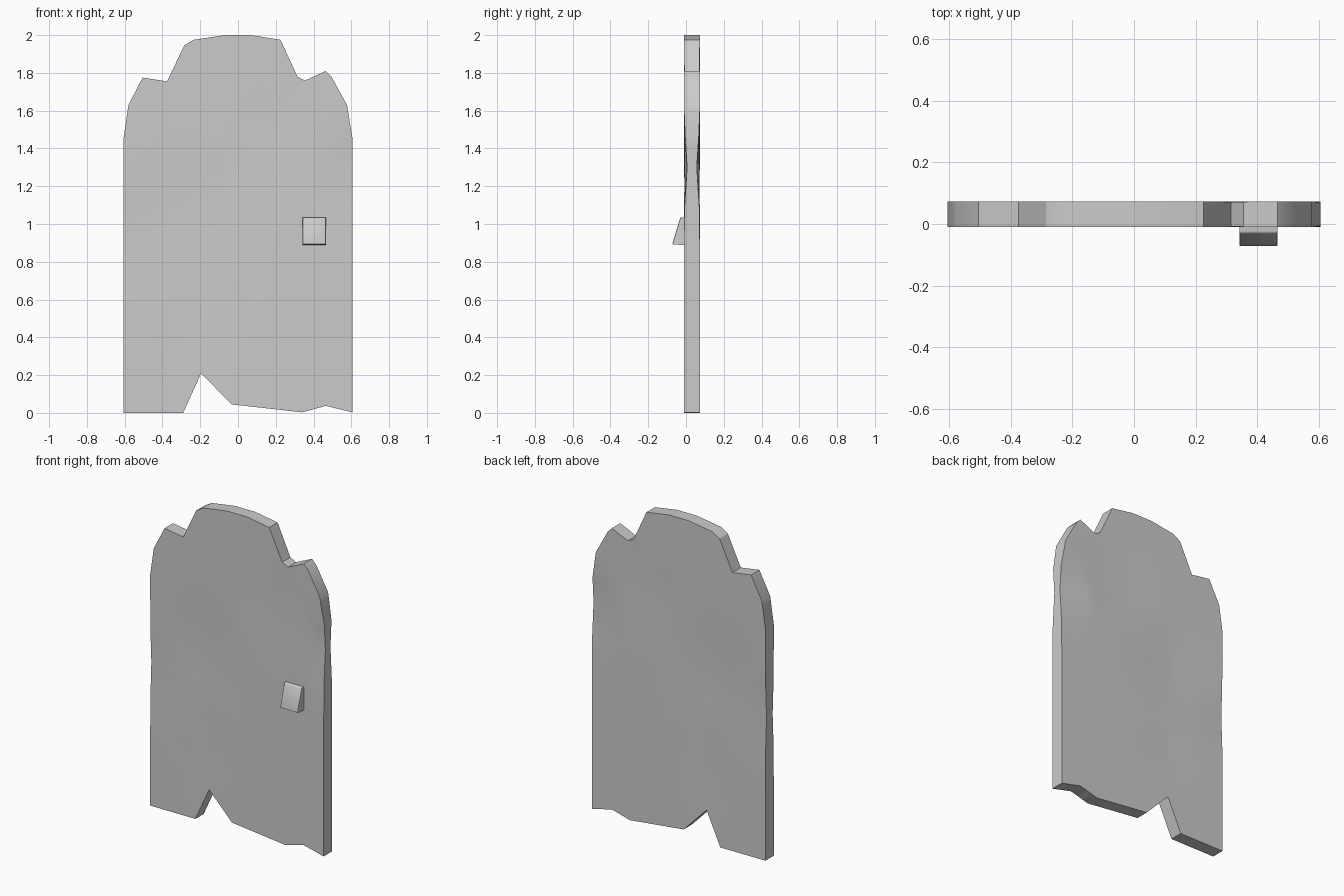
import bpy, bmesh, math
from mathutils import Vector

cube = bpy.data.objects.get("Cube")
if cube:
    bpy.data.objects.remove(cube, do_unlink=True)

stone = bpy.data.materials.new("plain_grey")
stone.use_nodes = True
stone.diffuse_color = (0.6, 0.6, 0.6, 1)
stone.node_tree.nodes["Principled BSDF"].inputs["Base Color"].default_value = (0.6, 0.6, 0.6, 1)

FRONT, BACK = -0.01, 0.073


def finish(bm, name, angle):
    bmesh.ops.recalc_face_normals(bm, faces=bm.faces)
    mesh = bpy.data.meshes.new(name)
    bm.to_mesh(mesh)
    bm.free()
    mesh.materials.append(stone)
    obj = bpy.data.objects.new(name, mesh)
    bpy.context.collection.objects.link(obj)
    bpy.ops.object.select_all(action="DESELECT")
    obj.select_set(True)
    bpy.context.view_layer.objects.active = obj
    bpy.ops.object.shade_smooth_by_angle(angle=math.radians(angle))
    return obj


def extrude(bm, faces, offset):
    geom = bmesh.ops.extrude_face_region(bm, geom=faces)["geom"]
    verts = [g for g in geom if isinstance(g, bmesh.types.BMVert)]
    bmesh.ops.translate(bm, verts=verts, vec=offset)


# Worn slab: broken outline, cut into a loose grid and thickened
outline = [(-.605, 0), (-.29, 0), (-.195, .21), (-.035, .045), (.34, .003), (.465, .037),
           (.605, .003), (.605, 1.46), (.577, 1.63), (.495, 1.78), (.465, 1.81), (.355, 1.76),
           (.315, 1.78), (.225, 1.975), (.07, 2), (-.07, 2), (-.235, 1.975), (-.285, 1.945),
           (-.375, 1.755), (-.505, 1.775), (-.58, 1.63), (-.605, 1.46)]
bm = bmesh.new()
bm.faces.new([bm.verts.new((x, FRONT, z)) for x, z in outline])
bmesh.ops.triangulate(bm, faces=bm.faces)
cuts = [(Vector((x, 0, 0)), Vector((1, 0, 0))) for x in (-.4, -.2, 0, .2, .4)]
cuts += [(Vector((0, 0, z)), Vector((0, 0, 1))) for z in (.3, .5, .7, .9, 1.08, 1.3, 1.44, 1.6)]
for point, normal in cuts:
    bmesh.ops.bisect_plane(bm, geom=bm.verts[:] + bm.edges[:] + bm.faces[:],
                           plane_co=point, plane_no=normal)
bmesh.ops.dissolve_limit(bm, angle_limit=0.001, verts=[],
                         edges=[e for e in bm.edges if not e.is_boundary and
                                min(abs(e.verts[0].co.x - e.verts[1].co.x),
                                    abs(e.verts[0].co.z - e.verts[1].co.z)) > 0.001])
extrude(bm, bm.faces[:], (0, BACK - FRONT, 0))

# Shallow dents worn into both faces: centre x, centre z, radius, depth
dents = [(.605, 1.3, .25, .016), (-.605, .9, .25, .011), (-.25, 1.08, .4, .012), (.2, 1.5, .35, .008),
         (-.2, .5, .25, .006)]
for v in bm.verts:
    depth = max(d * max(0, 1 - math.hypot(v.co.x - x, v.co.z - z) / r) for x, z, r, d in dents)
    v.co.y += depth if v.co.y < 0 else -depth
bmesh.ops.triangulate(bm, faces=bm.faces)
finish(bm, "door_slab", 30)

# Wedge handle, sloping outward towards its lower edge
bm = bmesh.new()
profile = [(FRONT + .02, 1.035), (-.03, 1.035), (-.073, .893), (FRONT + .02, .886)]
face = bm.faces.new([bm.verts.new((.342, y, z)) for y, z in profile])
extrude(bm, [face], (.124, 0, 0))
bmesh.ops.bevel(bm, geom=[e for e in bm.edges if all(v.co.y < 0 for v in e.verts)],
                offset=.006, segments=2, profile=.5, affect="EDGES")
finish(bm, "door_handle", 40)
